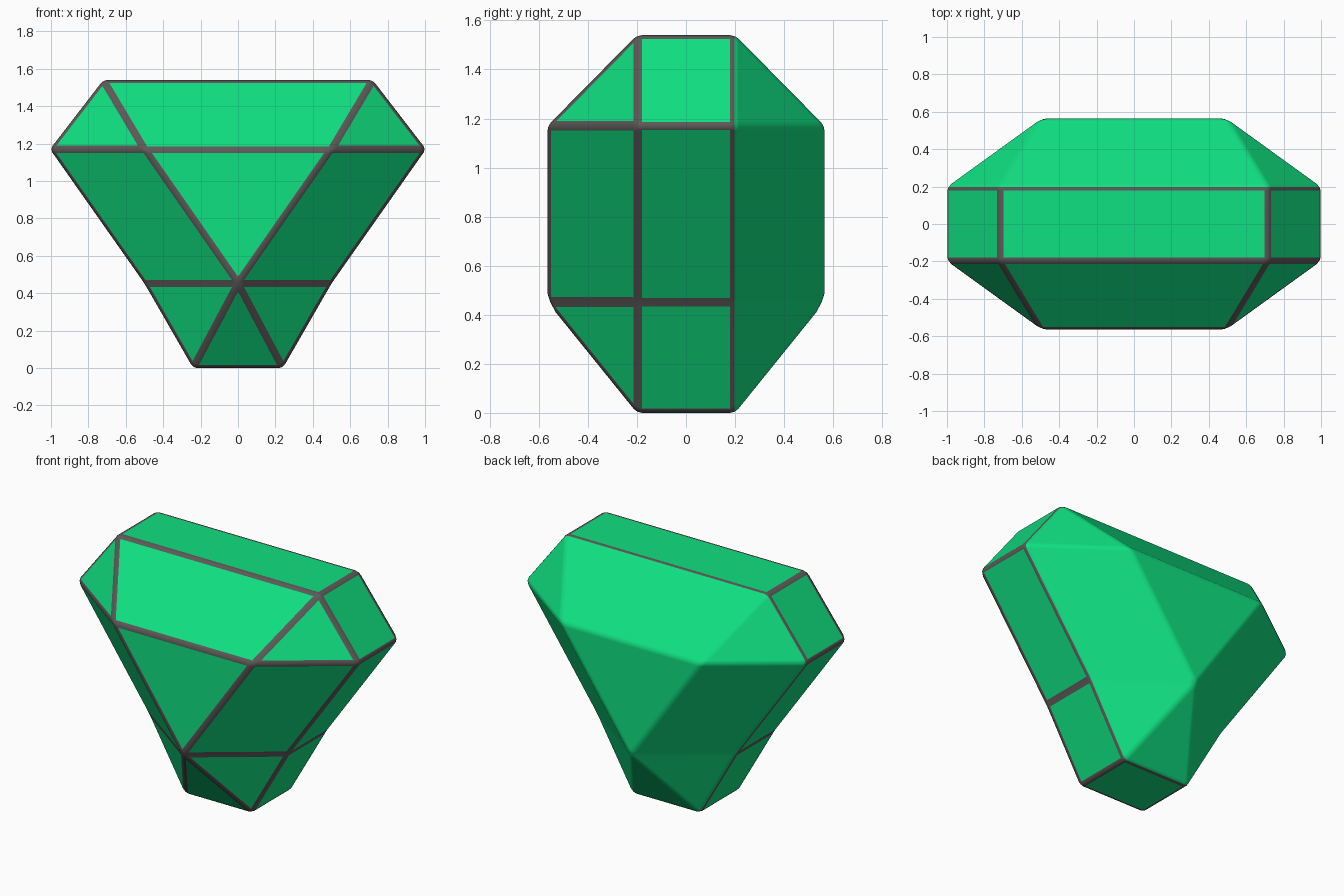
import bpy
import bmesh

if "Cube" in bpy.data.objects:
    bpy.data.objects.remove(bpy.data.objects["Cube"])


def material(name, color):
    mat = bpy.data.materials.new(name)
    mat.diffuse_color = color
    mat.use_nodes = True
    mat.node_tree.nodes["Principled BSDF"].inputs["Base Color"].default_value = mat.diffuse_color
    return mat


# Key points of one quarter of the gem (right, front)
T = (0.72, -0.2, 1.54)      # table corner
G = (1.005, -0.2, 1.17)     # girdle side
F = (0.5, -0.565, 1.17)     # girdle front
M = (0.5, -0.2, 0.452)      # lower side
C = (0.0, -0.565, 0.452)    # lower front centre
B = (0.24, -0.2, 0.0)       # foot corner


def mx(p):
    return (-p[0], p[1], p[2])


def my(p):
    return (p[0], -p[1], p[2])


bm = bmesh.new()


def face(points):
    bm.faces.new([bm.verts.new(p) for p in points])


# Facets mirrored front and back
for flip_y in (lambda p: p, my):
    for quad in ([T, mx(T), mx(F), F], [F, mx(F), C], [C, mx(B), B]):
        face([flip_y(p) for p in quad])
    for flip_x in (lambda p: p, mx):
        for facet in ([T, F, G], [F, C, M, G], [C, B, M]):
            face([flip_x(flip_y(p)) for p in facet])

# Side bands, table and foot joining front to back
for a, b in ((T, G), (G, M), (M, B)):
    face([a, b, my(b), my(a)])
    face([mx(p) for p in (a, b, my(b), my(a))])
for p in (T, B):
    face([p, mx(p), my(mx(p)), my(p)])

bmesh.ops.remove_doubles(bm, verts=bm.verts[:], dist=0.0005)
bmesh.ops.recalc_face_normals(bm, faces=bm.faces[:])

# Rounded edges; only those on the front and sides are dark
bmesh.ops.bevel(bm, geom=bm.edges[:], offset=0.021, offset_type='OFFSET',
                segments=2, profile=0.5, affect='EDGES', material=1)
for f in bm.faces:
    if f.calc_center_median().y > 0.195:
        f.material_index = 0
    f.smooth = True

# Rest the foot on the ground
low = min(v.co.z for v in bm.verts)
for v in bm.verts:
    v.co.z -= low

mesh = bpy.data.meshes.new("gem")
bm.to_mesh(mesh)
bm.free()
mesh.materials.append(material("gem_green", (0.005, 0.75, 0.22, 1)))
mesh.materials.append(material("edge_grey", (0.11, 0.1, 0.1, 1)))
gem = bpy.data.objects.new("gem", mesh)
bpy.context.collection.objects.link(gem)

# Keep the large facets flat under smooth shading
weighted = gem.modifiers.new("flat_facets", 'WEIGHTED_NORMAL')
weighted.weight = 100
